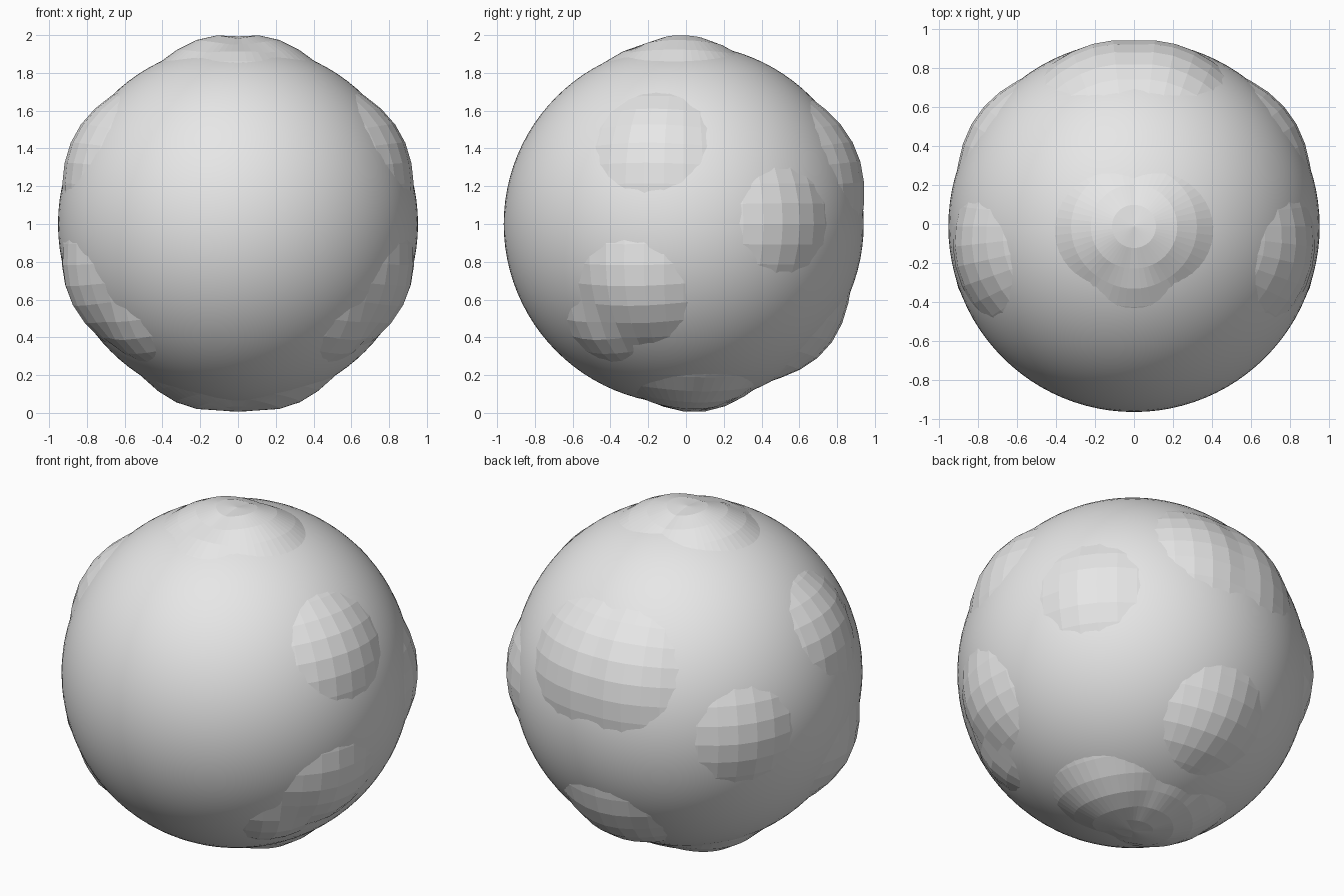
import bpy, bmesh, math
from mathutils import Vector

old = bpy.data.objects.get("Cube")
if old:
    bpy.data.objects.remove(old, do_unlink=True)

CENTRE = Vector((0, -0.012, 1))
BALL_RADIUS = 0.953
SHELL_RADIUS = 0.925

grey = bpy.data.materials.new("plain grey")
grey.use_nodes = True
grey.diffuse_color = (0.8, 0.8, 0.8, 1)
grey.node_tree.nodes["Principled BSDF"].inputs["Base Color"].default_value = (0.8, 0.8, 0.8, 1)


def sphere(name, segments, rings, radius, shape=None):
    """Make a sphere whose radius can vary with direction."""
    bm = bmesh.new()
    bmesh.ops.create_uvsphere(bm, u_segments=segments, v_segments=rings, radius=1)
    for v in bm.verts:
        v.co = v.co.normalized() * (shape(v.co.normalized()) if shape else radius)
    mesh = bpy.data.meshes.new(name)
    bm.to_mesh(mesh)
    bm.free()
    mesh.materials.append(grey)
    obj = bpy.data.objects.new(name, mesh)
    obj.location = CENTRE
    bpy.context.collection.objects.link(obj)
    return obj


# Lumps: direction, spread in degrees, height above the shell
lumps = [
    ((0.13, -0.02, 1), 30, 0.08),         # crown ridge
    ((0, -0.22, 1), 30, 0.05),            # crown front point
    ((0.25, 0.07, -1), 32, 0.08),         # underside
    ((0, 0.1, -1), 30, 0.074),            # underside middle
    ((0.14, 0.88, 0.38), 36, 0.075),      # upper back
    ((0, 0.73, -0.64), 32, 0.08),         # lower back
    ((0.83, -0.18, 0.46), 33, 0.07),      # upper side
    ((0.82, -0.28, -0.38), 32, 0.075),    # lower side
    ((0.62, -0.46, -0.6), 24, 0.06),      # lower side front tip
    ((0.79, 0.56, 0.02), 33, 0.062),      # side of the back
]
lumps = [(Vector((x * s, y, z)).normalized(), math.radians(a), h)
         for (x, y, z), a, h in lumps for s in ((1, -1) if x else (1,))]


def lumpy_radius(d):
    rise = 0
    for axis, spread, height in lumps:
        t = min(d.angle(axis) / spread, 1)
        rise = max(rise, height * (0.5 + 0.5 * math.cos(math.pi * t)))
    return SHELL_RADIUS + rise


# Smooth ball, with the faceted lumpy shell breaking through it
ball = sphere("smooth_ball", 96, 48, BALL_RADIUS)
for poly in ball.data.polygons:
    poly.use_smooth = True

shell = sphere("lumpy_shell", 56, 28, SHELL_RADIUS, lumpy_radius)
for poly in shell.data.polygons:
    poly.use_smooth = False
